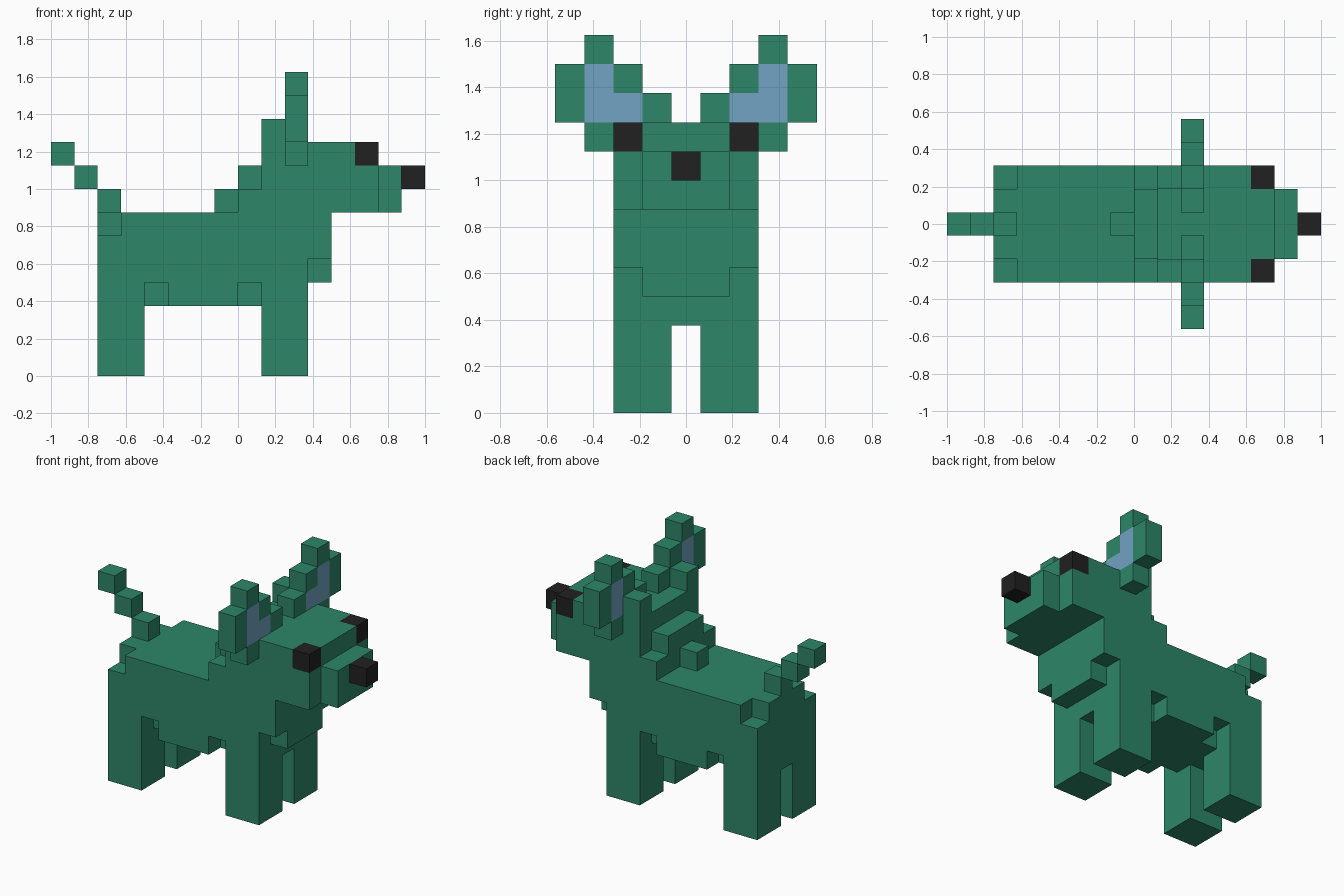
import bpy, bmesh
from mathutils import Vector

if "Cube" in bpy.data.objects:
    bpy.data.objects.remove(bpy.data.objects["Cube"])

U = 0.125  # size of one cube


def material(name, rgb):
    m = bpy.data.materials.new(name)
    m.diffuse_color = (*rgb, 1.0)
    m.use_nodes = True
    m.node_tree.nodes["Principled BSDF"].inputs["Base Color"].default_value = m.diffuse_color
    return m


GREEN = material("coat_green", (0.026, 0.240, 0.140))
BLUE = material("inner_ear_blue", (0.170, 0.366, 0.550))
BLACK = material("eye_nose_black", (0.015, 0.015, 0.015))

# Each block: x start, x end, y first, y last, z start, z end (in cubes).
# Blocks off the centre line are mirrored to the other side.
PARTS = [
    ("eyes", BLACK, [(5, 6, 2, 2, 9, 10)]),
    ("nose", BLACK, [(7, 8, 0, 0, 8, 9)]),
    ("inner_ears", BLUE, [(2, 3, 2, 2, 10, 11), (2, 3, 3, 3, 10, 12)]),
    ("ears", GREEN, [(2, 3, 1, 1, 10, 11), (2, 3, 2, 2, 11, 12),
                     (2, 3, 3, 3, 12, 13), (2, 3, 4, 4, 10, 12),
                     (2, 3, 3, 3, 9, 10), (1, 2, 2, 2, 10, 11)]),
    ("head", GREEN, [(1, 6, -2, 2, 7, 10)]),
    ("muzzle", GREEN, [(6, 7, -1, 1, 7, 9)]),
    ("neck", GREEN, [(0, 1, -2, 2, 7, 8), (0, 1, -1, 1, 8, 9), (-1, 0, 0, 0, 7, 8)]),
    ("chest", GREEN, [(3, 4, -1, 1, 4, 7), (3, 4, 2, 2, 5, 7)]),
    ("body", GREEN, [(-6, 3, -1, 1, 3, 7), (-5, 3, 2, 2, 4, 7),
                     (-6, -5, 2, 2, 4, 6), (-3, 0, 2, 2, 3, 4)]),
    ("front_legs", GREEN, [(1, 3, 1, 2, 0, 4)]),
    ("hind_legs", GREEN, [(-6, -4, 1, 2, 0, 4)]),
    ("tail", GREEN, [(-6 - i, -5 - i, 0, 0, 7 + i, 8 + i) for i in range(3)]),
]

# Fill the grid; the first part to claim a cell keeps it
owner = {}
for name, mat, blocks in PARTS:
    for x0, x1, y0, y1, z0, z1 in blocks:
        for x in range(x0, x1):
            for y in range(y0, y1 + 1):
                for z in range(z0, z1):
                    owner.setdefault((x, y, z), name)
                    owner.setdefault((x, -y, z), name)


def build(name, mat):
    """Mesh the outer skin of one part and merge its flat faces."""
    bm = bmesh.new()
    for cell in [c for c, n in owner.items() if n == name]:
        centre = Vector((cell[0] + 0.5, cell[1], cell[2] + 0.5))
        for axis in range(3):
            for s in (-1, 1):
                n = Vector((0, 0, 0))
                n[axis] = s
                if tuple(int(c + d) for c, d in zip(cell, n)) in owner:
                    continue
                a = Vector((0, 0, 0))
                a[(axis + 1) % 3] = 1
                b = n.cross(a)
                corners = [centre + (n + p * a + q * b) / 2
                           for p, q in ((-1, -1), (1, -1), (1, 1), (-1, 1))]
                bm.faces.new([bm.verts.new(v * U) for v in corners])
    bmesh.ops.remove_doubles(bm, verts=bm.verts[:], dist=0.001)
    bmesh.ops.dissolve_limit(bm, angle_limit=0.01, verts=bm.verts[:], edges=bm.edges[:])
    mesh = bpy.data.meshes.new(name)
    bm.to_mesh(mesh)
    bm.free()
    mesh.materials.append(mat)
    bpy.context.collection.objects.link(bpy.data.objects.new(name, mesh))


for name, mat, _ in PARTS:
    build(name, mat)
